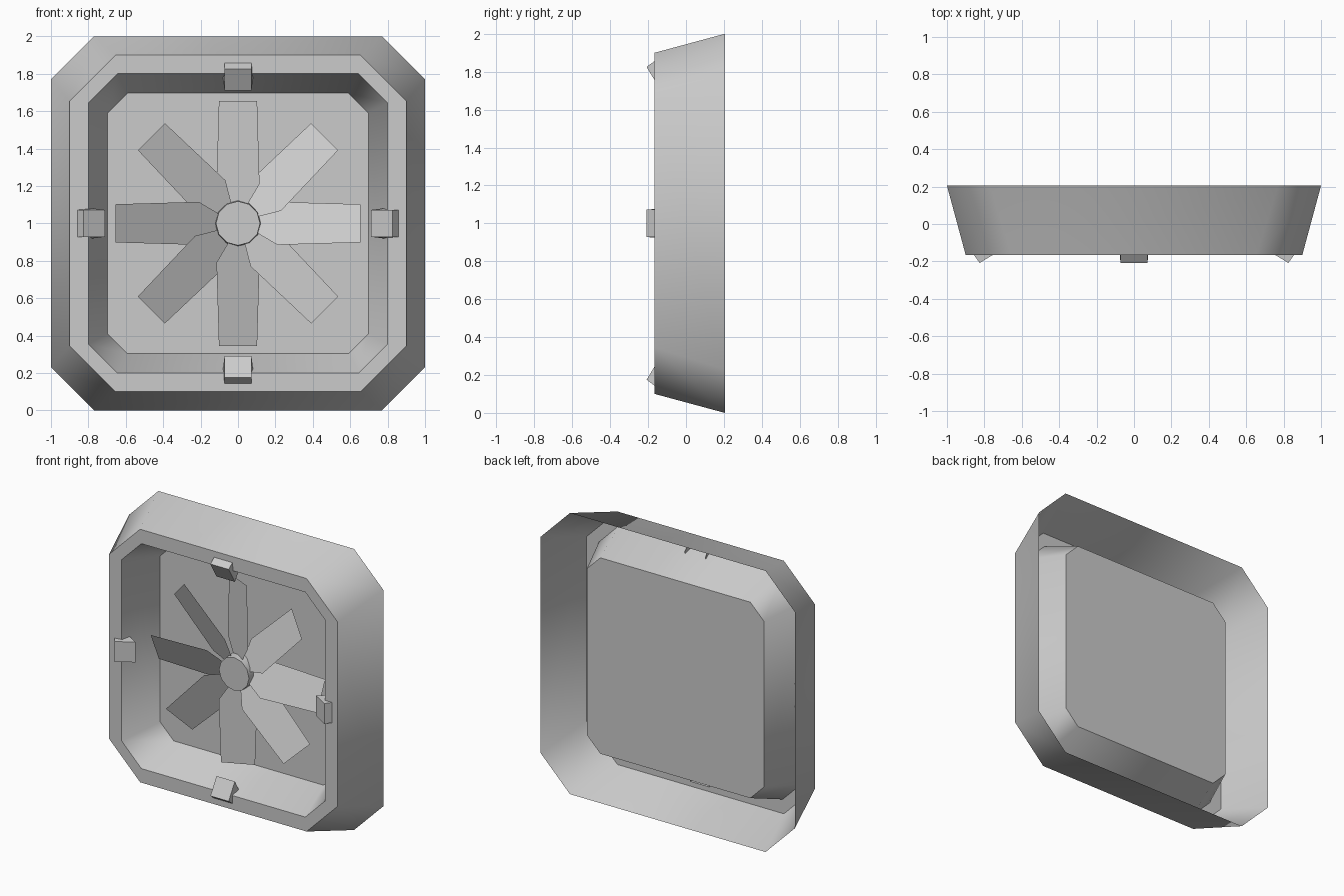
import bpy, bmesh, math
from mathutils import Matrix, Vector

cube = bpy.data.objects.get("Cube")
if cube:
    bpy.data.objects.remove(cube, do_unlink=True)

grey = bpy.data.materials.new("light_grey")
grey.use_nodes = True
COLOUR = (0.6, 0.6, 0.6, 1)
grey.diffuse_color = COLOUR
grey.node_tree.nodes["Principled BSDF"].inputs["Base Color"].default_value = COLOUR
CENTRE = Vector((0, 0, 1))


def finish(name, bm, smooth=False):
    mesh = bpy.data.meshes.new(name)
    bm.to_mesh(mesh)
    bm.free()
    mesh.materials.append(grey)
    obj = bpy.data.objects.new(name, mesh)
    bpy.context.collection.objects.link(obj)
    obj.location = CENTRE
    if smooth:
        bpy.ops.object.select_all(action="DESELECT")
        obj.select_set(True)
        bpy.context.view_layer.objects.active = obj
        bpy.ops.object.shade_smooth_by_angle(angle=math.radians(50))
    return obj


def spin(step, count):
    return Matrix.Rotation(step * math.tau / count, 4, "Y")


# Housing: chamfered square rings, open at the back and closed by the floor
def ring(bm, half, flat, y):
    corners = [(flat, -half), (half, -flat), (half, flat), (flat, half)]
    corners += [(-x, -z) for x, z in corners]
    return [bm.verts.new((x, y, z)) for x, z in corners]


bm = bmesh.new()
rings = [ring(bm, *r) for r in (
    (1.0, 0.77, 0.205),     # back rim
    (0.9, 0.655, -0.165),   # front outer edge
    (0.8, 0.645, -0.165),   # front inner edge
    (0.697, 0.59, 0.12),    # floor edge
)]
for a, b in zip(rings, rings[1:]):
    for i in range(8):
        j = (i + 1) % 8
        bm.faces.new((a[i], a[j], b[j], b[i]))
bm.faces.new(rings[-1])
bmesh.ops.recalc_face_normals(bm, faces=bm.faces)
if bm.faces[-1:][0].normal.y > 0:
    bmesh.ops.reverse_faces(bm, faces=bm.faces)
finish("housing", bm, smooth=True)

# Hub: short tapered twelve-sided drum
bm = bmesh.new()
bmesh.ops.create_cone(bm, cap_ends=True, segments=12, radius1=0.118,
                      radius2=0.13, depth=0.165)
bmesh.ops.transform(bm, verts=bm.verts, matrix=Matrix.Translation((0, 0.0375, 0))
                    @ Matrix.Rotation(-math.pi / 2, 4, "X"))
finish("hub", bm, smooth=True)

# Fan blades: flat pitched paddles that narrow at the root
PITCH = 0.45
outline = [(-0.05, 0.1), (-0.115, 0.21), (-0.102, 0.655)]
outline += [(-x, r) for x, r in reversed(outline)]
for n in range(8):
    bm = bmesh.new()
    bm.faces.new([bm.verts.new((x, -PITCH * x, r)) for x, r in outline])
    bmesh.ops.recalc_face_normals(bm, faces=bm.faces)
    if bm.faces[:][0].normal.y > 0:
        bmesh.ops.reverse_faces(bm, faces=bm.faces)
    bmesh.ops.transform(bm, verts=bm.verts, matrix=spin(n, 8))
    finish(f"fan_blade_{n + 1}", bm)

# Clips: folded wedges hooked over the inner edge, with flared ends
fold = [(0.072, -0.208, 0.825), (0.072, -0.158, 0.862),
        (0.082, -0.1, 0.79), (0.072, -0.138, 0.71)]
for n, side in enumerate(("top", "left", "bottom", "right")):
    bm = bmesh.new()
    a = [bm.verts.new(p) for p in fold]
    b = [bm.verts.new((-x, y, z)) for x, y, z in fold]
    bm.faces.new(a)
    bm.faces.new(b[::-1])
    bm.faces.new((a[1], a[0], b[0], b[1]))
    bm.faces.new((a[0], a[3], b[3], b[0]))
    bmesh.ops.recalc_face_normals(bm, faces=bm.faces)
    bm.faces.ensure_lookup_table()
    if bm.faces[0].normal.x < 0:
        bmesh.ops.reverse_faces(bm, faces=bm.faces)
    bmesh.ops.transform(bm, verts=bm.verts, matrix=spin(n, 4))
    finish(f"{side}_clip", bm)
